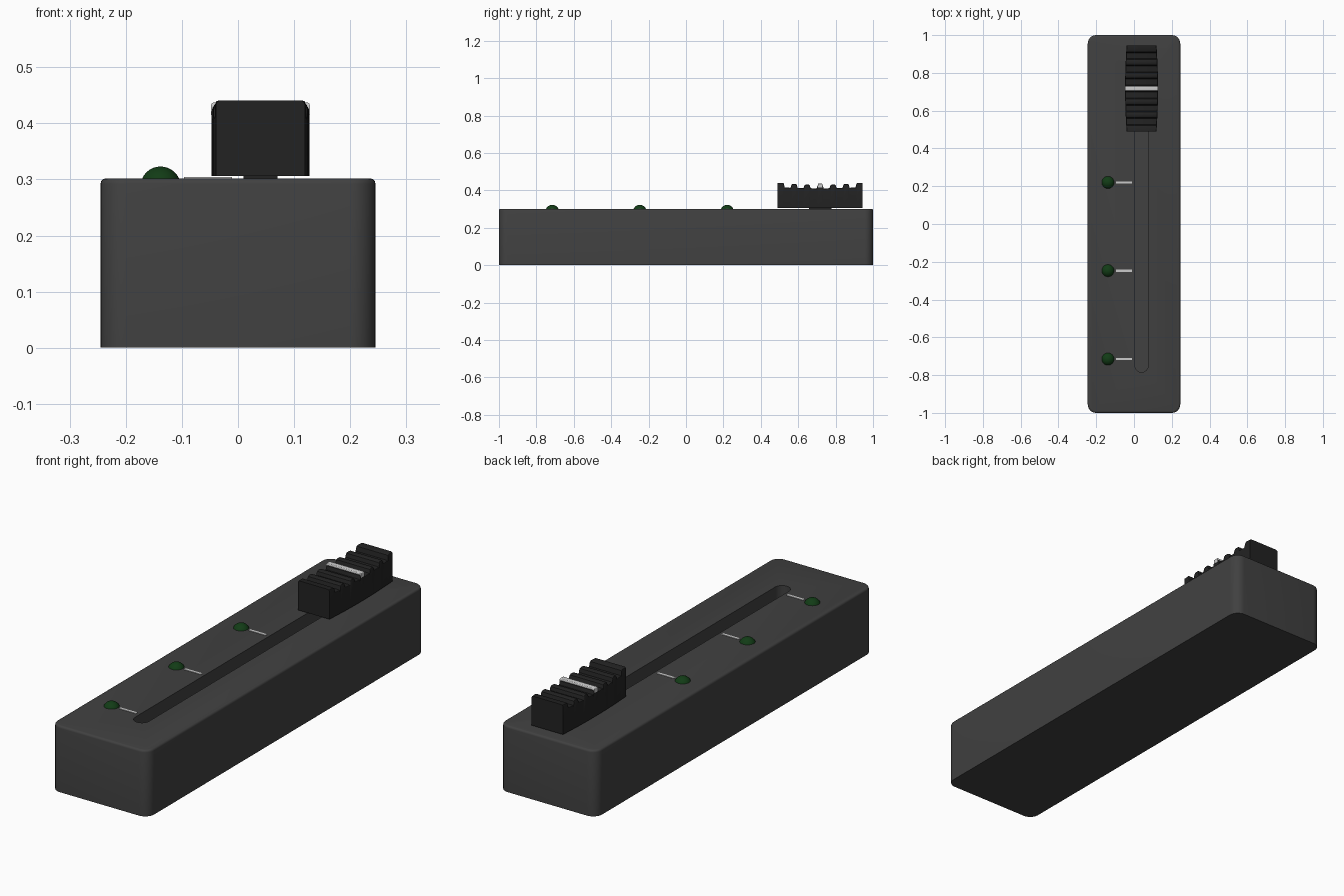
import bpy, bmesh, math

if "Cube" in bpy.data.objects:
    bpy.data.objects.remove(bpy.data.objects["Cube"])

TOP = 0.302          # top surface of the housing
SLOT_X = 0.04        # centre line of slot and handle
GRIP_Y = 0.717       # handle centre


def material(name, rgb):
    m = bpy.data.materials.new(name)
    m.diffuse_color = (*rgb, 1)
    m.use_nodes = True
    m.node_tree.nodes["Principled BSDF"].inputs["Base Color"].default_value = m.diffuse_color
    return m


dark = material("dark_grey", (0.052, 0.052, 0.052))
black = material("black", (0.016, 0.016, 0.016))
white = material("light_grey", (0.6, 0.6, 0.6))
green = material("dark_green", (0.006, 0.045, 0.008))


def finish(name, bm, mat, smooth=True):
    bmesh.ops.recalc_face_normals(bm, faces=bm.faces)
    me = bpy.data.meshes.new(name)
    bm.to_mesh(me)
    bm.free()
    ob = bpy.data.objects.new(name, me)
    bpy.context.collection.objects.link(ob)
    me.materials.append(mat)
    if smooth:
        bpy.ops.object.select_all(action='DESELECT')
        ob.select_set(True)
        bpy.context.view_layer.objects.active = ob
        bpy.ops.object.shade_smooth_by_angle(angle=math.radians(35))
    return ob


def prism(outline, z0, z1):
    bm = bmesh.new()
    face = bm.faces.new([bm.verts.new((x, y, z0)) for x, y in outline])
    ext = bmesh.ops.extrude_face_region(bm, geom=[face])
    for v in ext["geom"]:
        if isinstance(v, bmesh.types.BMVert):
            v.co.z = z1
    return bm


def box(name, x0, x1, y0, y1, z0, z1, mat):
    return finish(name, prism([(x0, y0), (x1, y0), (x1, y1), (x0, y1)], z0, z1), mat, False)


def rounded_rect(cx, hx, hy, r, n):
    pts = []
    for k, (sx, sy) in enumerate([(1, 1), (-1, 1), (-1, -1), (1, -1)]):
        for i in range(n + 1):
            a = math.pi / 2 * (k + i / n)
            pts.append((cx + sx * (hx - r) + r * math.cos(a), sy * (hy - r) + r * math.sin(a)))
    return pts


# Housing with rounded corners and a softened top rim
bm = prism(rounded_rect(0, 0.245, 1.0, 0.045, 8), 0, TOP)
rim = [e for e in bm.edges if all(v.co.z > TOP - 1e-4 for v in e.verts)]
bmesh.ops.bevel(bm, geom=rim, offset=0.01, segments=3, profile=0.5, affect='EDGES')
housing = finish("housing", bm, dark)

# Slot cut into the top, rounded at both ends
cutter = finish("slot_cutter",
                prism(rounded_rect(SLOT_X, 0.035, 0.785, 0.0349, 8), TOP - 0.1, TOP + 0.1),
                dark, False)
cutter.hide_render = True
cutter.hide_set(True)
cut = housing.modifiers.new("slot", 'BOOLEAN')
cut.object = cutter
cut.operation = 'DIFFERENCE'
cut.solver = 'EXACT'
bpy.ops.object.select_all(action='DESELECT')
bpy.context.view_layer.objects.active = housing
housing.select_set(True)
bpy.ops.object.modifier_apply(modifier="slot")
bpy.data.objects.remove(cutter)
bpy.ops.object.shade_smooth_by_angle(angle=math.radians(35))

# Indicator lamps with tick marks
for i, y in enumerate((-0.715, -0.247, 0.22)):
    bm = bmesh.new()
    bmesh.ops.create_uvsphere(bm, u_segments=32, v_segments=16, radius=0.036)
    lamp = finish(f"lamp_{i + 1}", bm, green)
    lamp.location = (-0.138, y, 0.287)
    box(f"tick_mark_{i + 1}", -0.096, -0.011, y - 0.006, y + 0.006, TOP - 0.003, TOP + 0.002, white)

# Handle: ridged top profile (y, z), sides bulging towards the middle
HALF = 0.2275
profile = [(-HALF, 0.441)]
for k in range(-3, 4):
    z = 0.43 + 0.011 * (abs(k) / 3) ** 2
    c = k * 0.0695
    ridge = [(-0.019, 0.41 + 0.006 * abs(k) / 3), (-0.014, z - 0.004), (-0.008, z),
             (0.008, z), (0.014, z - 0.004), (0.019, 0.41 + 0.006 * abs(k) / 3)]
    if k == -3:
        ridge = ridge[3:]
    if k == 3:
        ridge = ridge[:3]
    profile += [(c + dy, dz) for dy, dz in ridge]
profile.append((HALF, 0.441))

bm = bmesh.new()
rows = []
for y, z in profile:
    w = 0.087 - 0.008 * (y / HALF) ** 2
    rows.append([bm.verts.new((SLOT_X + x, GRIP_Y + y, h)) for x, h in
                 ((-w, 0.306), (w, 0.306), (w, z - 0.007), (w - 0.002, z - 0.002), (w - 0.007, z),
                  (-w + 0.007, z), (-w + 0.002, z - 0.002), (-w, z - 0.007))])
for a, b in zip(rows, rows[1:]):
    for j in range(8):
        bm.faces.new((a[j], a[(j + 1) % 8], b[(j + 1) % 8], b[j]))
bm.faces.new(rows[0])
bm.faces.new(rows[-1])
finish("handle", bm, black)

# Pale pointer line over the middle ridge
bm = prism([(SLOT_X - 0.088, GRIP_Y - 0.012), (SLOT_X + 0.088, GRIP_Y - 0.012),
            (SLOT_X + 0.088, GRIP_Y + 0.012), (SLOT_X - 0.088, GRIP_Y + 0.012)], 0.415, 0.437)
edges = [e for e in bm.edges if all(v.co.z > 0.43 for v in e.verts)]
bmesh.ops.bevel(bm, geom=edges, offset=0.005, segments=3, profile=0.5, affect='EDGES')
finish("pointer_line", bm, white)

# Stem joining the handle to the slot
box("handle_stem", SLOT_X - 0.03, SLOT_X + 0.03, GRIP_Y - 0.06, GRIP_Y + 0.06, TOP - 0.1, 0.31, black)
